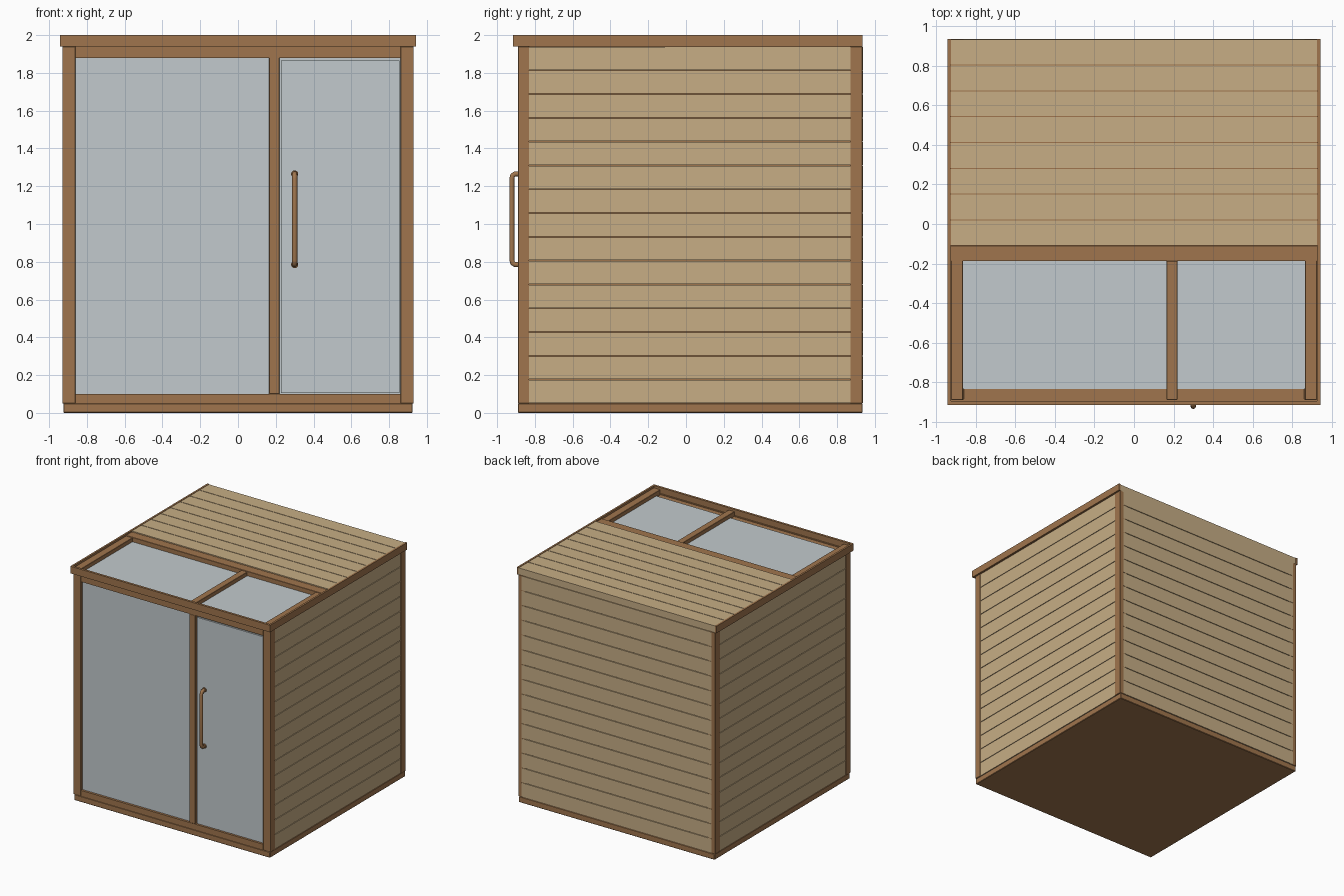
import bpy
import bmesh
from mathutils import Vector

old = bpy.data.objects.get("Cube")
if old:
    bpy.data.objects.remove(old, do_unlink=True)


def material(name, rgb):
    m = bpy.data.materials.new(name)
    m.use_nodes = True
    color = (*rgb, 1)
    m.diffuse_color = color
    m.node_tree.nodes["Principled BSDF"].inputs["Base Color"].default_value = color
    return m


FRAME = material("brown frame wood", (0.35, 0.178, 0.074))
PLANK = material("pale plank wood", (0.57, 0.42, 0.235))
GLASS = material("grey blue glass", (0.54, 0.59, 0.61))


def boxes(name, mat, spans, bevel=0.0):
    """One object from boxes given as (x0, x1), (y0, y1), (z0, z1)."""
    bm = bmesh.new()
    for span in spans:
        low, high = Vector(s[0] for s in span), Vector(s[1] for s in span)
        verts = bmesh.ops.create_cube(bm, size=1)["verts"]
        for v in verts:
            v.co = Vector(((low[i] + high[i]) / 2 + v.co[i] * (high[i] - low[i])) for i in range(3))
    mesh = bpy.data.meshes.new(name)
    bm.to_mesh(mesh)
    bm.free()
    mesh.materials.append(mat)
    obj = bpy.data.objects.new(name, mesh)
    bpy.context.collection.objects.link(obj)
    if bevel:
        mod = obj.modifiers.new("soft edges", "BEVEL")
        mod.width = bevel
        mod.segments = 1
    return obj


def courses(start, end, count, gap=0.005):
    """Evenly spaced plank spans separated by a narrow groove."""
    pitch = (end - start) / count
    return [(start + i * pitch + gap / 2, start + (i + 1) * pitch - gap / 2) for i in range(count)]


BASE, EAVE, TOP = 0.05, 1.94, 2.0
FRONT, BACK = -0.89, 0.935

# Base and corner posts
boxes("base", FRAME, [((-0.925, 0.925), (FRONT, BACK), (0, BASE))], 0.004)
for side, sx in (("left", 1), ("right", -1)):
    outer = tuple(sorted((sx * 0.86, sx * 0.93)))
    boxes(f"{side}_front_post", FRAME, [(outer, (FRONT, -0.83), (BASE, EAVE))], 0.002)
    boxes(f"{side}_back_post", FRAME, [(outer, (0.87, BACK), (BASE, EAVE))], 0.002)

    # Side wall planks over a backing panel
    wall = tuple(sorted((sx * 0.895, sx * 0.926)))
    lining = tuple(sorted((sx * 0.88, sx * 0.918)))
    boxes(f"{side}_wall_planks", PLANK,
          [(wall, (-0.83, 0.87), z) for z in courses(BASE, EAVE, 15)])
    boxes(f"{side}_wall_backing", FRAME, [(lining, (-0.83, 0.87), (BASE, EAVE))])

    # Roof edge board and rafter beside the skylight
    edge = tuple(sorted((sx * 0.927, sx * 0.943)))
    rafter = tuple(sorted((sx * 0.865, sx * 0.926)))
    boxes(f"{side}_roof_edge", FRAME, [(edge, (-0.9, BACK), (EAVE, TOP))])
    boxes(f"{side}_rafter", FRAME, [(rafter, (FRONT, -0.15), (EAVE, 1.985))], 0.002)

# Back wall
boxes("back_wall_planks", PLANK,
      [((-0.895, 0.895), (0.9, BACK + 0.002), z) for z in courses(BASE, EAVE, 15)])
boxes("back_wall_backing", FRAME, [((-0.88, 0.88), (0.88, 0.928), (BASE, EAVE))])

# Front frame and glazing
boxes("front_sill", FRAME, [((-0.86, 0.86), (FRONT, -0.835), (BASE, 0.1))])
boxes("front_header", FRAME, [((-0.86, 0.86), (FRONT, -0.835), (1.88, 1.945))])
boxes("front_mullion", FRAME, [((0.165, 0.22), (FRONT, -0.835), (0.1, 1.88))], 0.002)
boxes("fixed_window", GLASS, [((-0.86, 0.165), (-0.87, -0.858), (0.1, 1.88))])
boxes("glass_door", GLASS, [((0.228, 0.856), (-0.88, -0.868), (0.105, 1.865))])
boxes("door_stop", GLASS, [((0.22, 0.86), (-0.862, -0.855), (0.1, 1.88))])

# Roof planks, beams and skylights
boxes("roof_planks", PLANK,
      [((-0.927, 0.927), y, (EAVE, 1.997)) for y in courses(-0.11, BACK, 8)])
boxes("roof_backing", FRAME, [((-0.925, 0.925), (-0.11, 0.93), (EAVE - 0.005, 1.99))])
boxes("roof_cross_beam", FRAME, [((-0.927, 0.927), (-0.188, -0.11), (EAVE, 1.99))], 0.002)
boxes("skylight_divider", FRAME, [((0.165, 0.22), (FRONT, -0.188), (EAVE, 1.985))], 0.002)
boxes("skylights", GLASS, [((-0.865, 0.165), (-0.835, -0.188), (1.94, 1.952)),
                           ((0.22, 0.865), (-0.835, -0.188), (1.94, 1.952))])
boxes("front_fascia", FRAME, [((-0.943, 0.943), (-0.915, -0.895), (EAVE, TOP))])
boxes("fascia_packer", FRAME, [((-0.927, 0.927), (-0.896, -0.885), (EAVE, 1.95))])

# Door handle: a round bar bent back to the glass at both ends
curve = bpy.data.curves.new("door_handle", "CURVE")
curve.dimensions = "3D"
curve.bevel_depth = 0.014
curve.bevel_resolution = 3
curve.use_fill_caps = True
path = [(-0.875, 0.785), (-0.905, 0.785), (-0.918, 0.793), (-0.922, 0.81)]
path += [(y, 2.05 - z) for y, z in reversed(path)]
spline = curve.splines.new("POLY")
spline.points.add(len(path) - 1)
for point, (y, z) in zip(spline.points, path):
    point.co = (0.3, y, z, 1)
curve.materials.append(FRAME)
handle = bpy.data.objects.new("door_handle", curve)
bpy.context.collection.objects.link(handle)

# Round collars where the handle meets the door
for name, z in (("lower_collar", 0.785), ("upper_collar", 1.265)):
    bpy.ops.mesh.primitive_cylinder_add(vertices=20, radius=0.019, depth=0.012,
                                        location=(0.3, -0.884, z), rotation=(1.5708, 0, 0))
    collar = bpy.context.object
    collar.name = name
    collar.data.materials.append(FRAME)
    bpy.ops.object.shade_smooth_by_angle()
